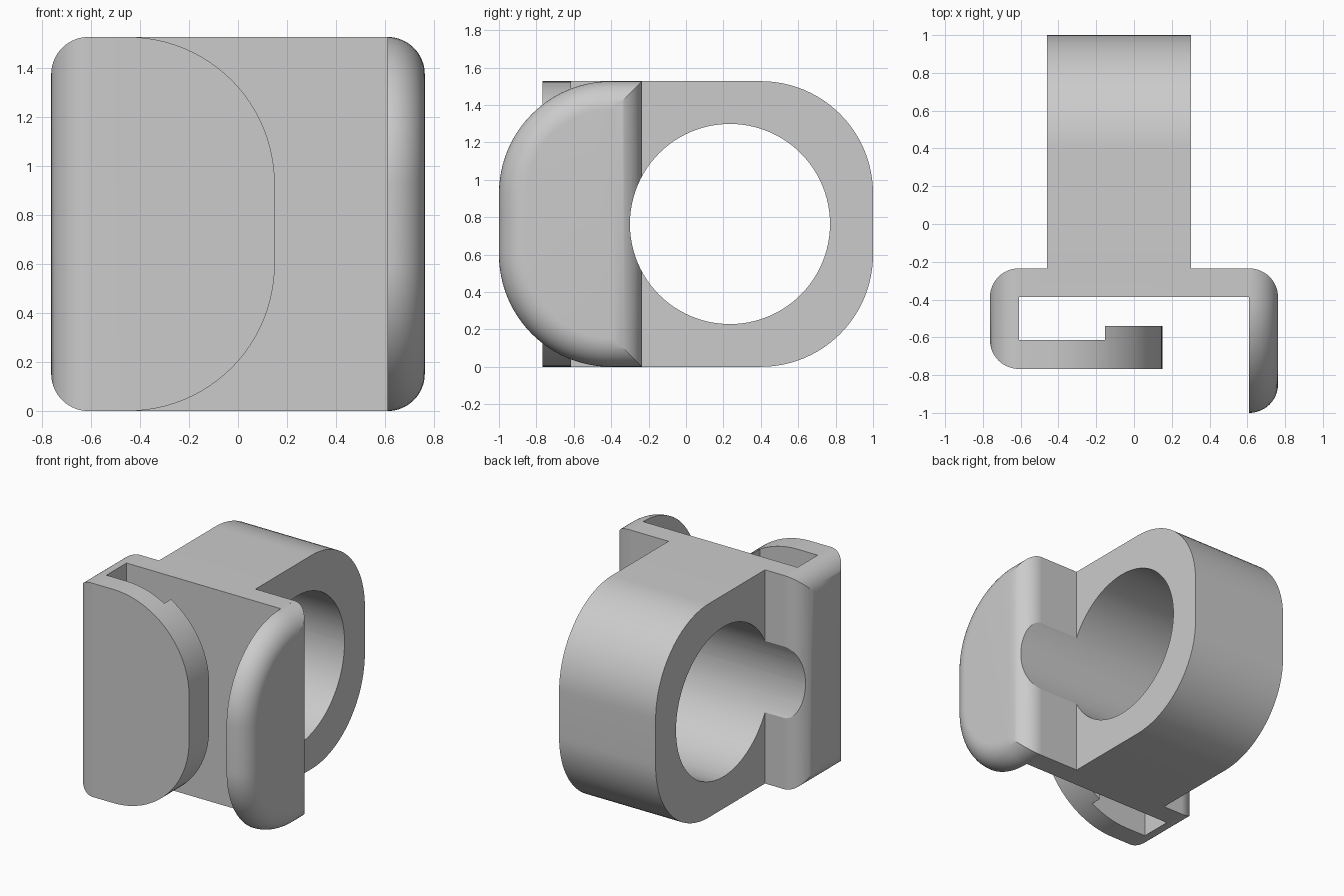
import bpy, bmesh, math
from mathutils import Vector

cube = bpy.data.objects.get("Cube")
if cube:
    bpy.data.objects.remove(cube, do_unlink=True)

HALF = 0.7625      # half width
HIGH = 1.527       # full height
WALL = 0.1525      # wall thickness and fillet radius
BIG = 0.6          # large corner radius
INNER = HALF - WALL
BACK = -0.235      # rear face of the plate
FRONT = -0.767     # front face of the hook
SPLIT = -0.45

grey = bpy.data.materials.new("plain grey")
grey.use_nodes = True
colour = (0.6, 0.6, 0.6, 1)
grey.diffuse_color = colour
grey.node_tree.nodes["Principled BSDF"].inputs["Base Color"].default_value = colour

AXES = {"x": lambda u, v, w: (w, u, v),
        "y": lambda u, v, w: (u, w, v),
        "z": lambda u, v, w: (u, v, w)}


def outline(corners, steps=24):
    """Right-angled outline; a third value rounds that corner."""
    pts = []
    for i, c in enumerate(corners):
        p = Vector(c[:2])
        if len(c) == 2:
            pts.append(p)
            continue
        r = c[2]
        d1 = (Vector(corners[i - 1][:2]) - p).normalized()
        d2 = (Vector(corners[(i + 1) % len(corners)][:2]) - p).normalized()
        centre = p + (d1 + d2) * r
        for k in range(steps + 1):
            t = math.pi / 2 * k / steps
            pts.append(centre - d2 * r * math.cos(t) - d1 * r * math.sin(t))
    return pts


def loft(name, axis, sections):
    """Join (depth, outline) sections into a closed solid."""
    bm = bmesh.new()
    rings = [[bm.verts.new(AXES[axis](p.x, p.y, w)) for p in pts]
             for w, pts in sections]
    for a, b in zip(rings, rings[1:]):
        for i in range(len(a)):
            bm.faces.new((a[i - 1], a[i], b[i], b[i - 1]))
    bm.faces.new(rings[0])
    bm.faces.new(rings[-1])
    bmesh.ops.recalc_face_normals(bm, faces=bm.faces)
    mesh = bpy.data.meshes.new(name)
    bm.to_mesh(mesh)
    bm.free()
    mesh.materials.append(grey)
    ob = bpy.data.objects.new(name, mesh)
    bpy.context.collection.objects.link(ob)
    return ob


def prism(name, axis, corners, lo, hi):
    pts = outline(corners)
    return loft(name, axis, [(lo, pts), (hi, pts)])


def combine(target, tool, operation):
    mod = target.modifiers.new("combine", "BOOLEAN")
    mod.operation = operation
    mod.solver = "EXACT"
    mod.object = tool
    bpy.context.view_layer.objects.active = target
    bpy.ops.object.modifier_apply(modifier=mod.name)
    bpy.data.objects.remove(tool, do_unlink=True)


def front_shape(right, *radius):
    """Block bounding a part in front elevation, rounded on the left."""
    return prism("bounds", "y", [(-HALF, 0, WALL), (right, 0, *radius),
                                 (right, HIGH, *radius), (-HALF, HIGH, WALL)], -1.2, 0.2)


# Back plate with the rear half of the left wall
body = prism("clip_body", "z", [
    (-HALF, SPLIT), (-INNER, SPLIT), (-INNER, BACK - WALL),
    (0.7, BACK - WALL), (0.7, BACK), (-HALF, BACK, WALL)], -0.1, HIGH + 0.1)
combine(body, front_shape(INNER + 0.002), "INTERSECT")

# Front hook with its inner lip
hook = prism("hook", "z", [
    (-HALF, FRONT, WALL), (0.3, FRONT), (0.3, -0.54), (-0.153, -0.54),
    (-0.153, FRONT + WALL), (-INNER, FRONT + WALL),
    (-INNER, SPLIT), (-HALF, SPLIT)], -0.1, HIGH + 0.1)
combine(hook, front_shape(0.15, BIG), "INTERSECT")
combine(body, hook, "UNION")

# Right flange with a rolled outer rim
sections = []
for k in range(17):
    t = math.pi / 2 * k / 16
    o = WALL * (1 - math.cos(t))
    sections.append((INNER + WALL * math.sin(t), outline([
        (-1 + o, o, BIG - o), (BACK - o, o),
        (BACK - o, HIGH - o), (-1 + o, HIGH - o, BIG - o)])))
combine(body, loft("flange", "x", sections), "UNION")

# Rear ring block
ring = prism("ring", "x", [(BACK - 0.06, 0), (1, 0, BIG), (1, HIGH, BIG),
                           (BACK - 0.06, HIGH)], -0.46, 0.303)
combine(body, ring, "UNION")

# Bore through the ring and the back of the plate
R, CY, CZ = 0.535, 0.235, HIGH / 2
bore = prism("bore", "x", [(CY - R, CZ - R, R * 0.9999), (CY + R, CZ - R, R * 0.9999),
                           (CY + R, CZ + R, R * 0.9999), (CY - R, CZ + R, R * 0.9999)], -1, 1)
combine(body, bore, "DIFFERENCE")

bpy.ops.object.select_all(action="DESELECT")
body.select_set(True)
bpy.context.view_layer.objects.active = body
bpy.ops.object.shade_smooth_by_angle(angle=math.radians(25))
